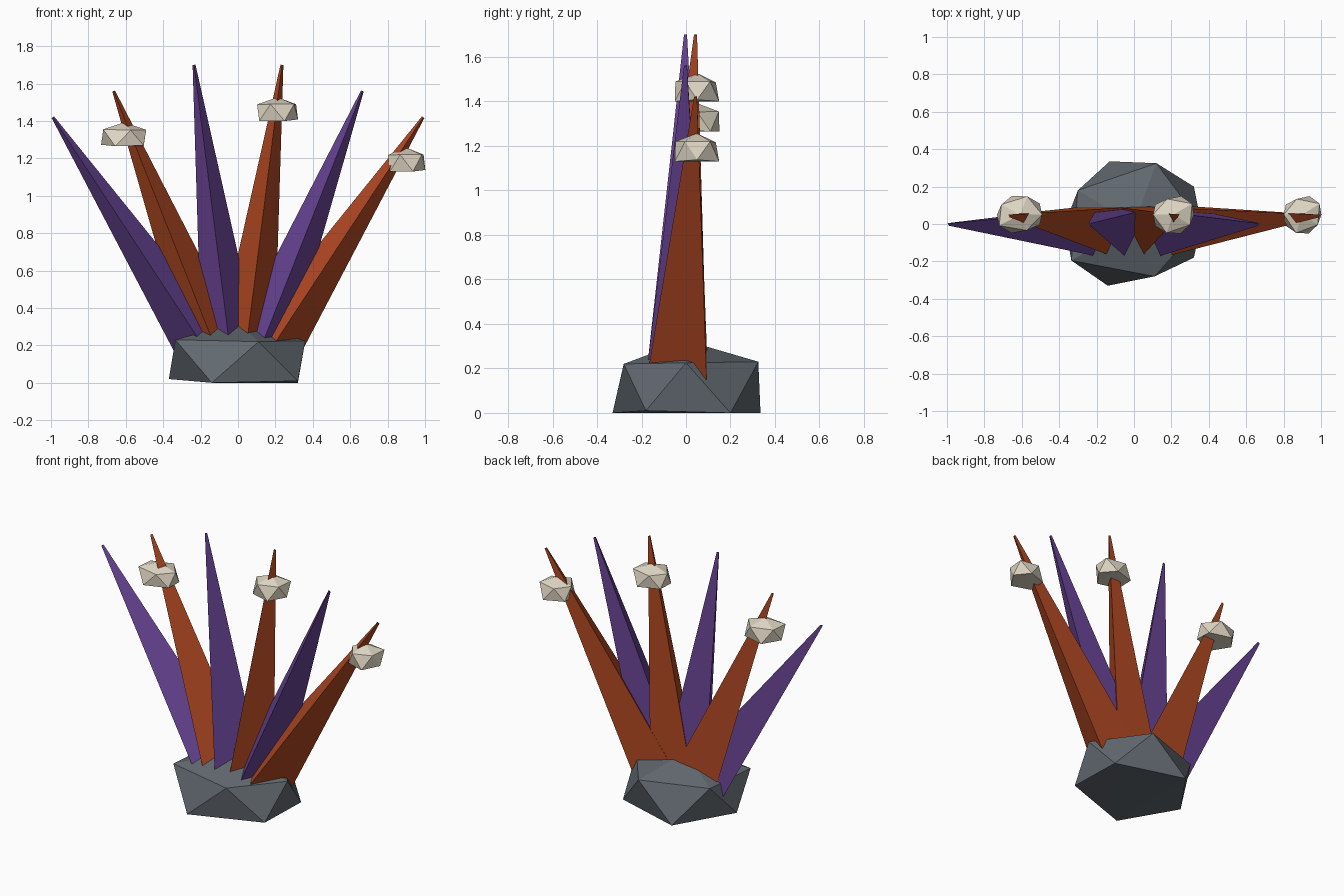
import bpy, bmesh
from math import radians, sin, cos
from mathutils import Vector, Matrix

cube = bpy.data.objects.get("Cube")
if cube:
    bpy.data.objects.remove(cube, do_unlink=True)


def material(name, r, g, b):
    m = bpy.data.materials.new(name)
    m.use_nodes = True
    m.diffuse_color = (r, g, b, 1)
    m.node_tree.nodes["Principled BSDF"].inputs["Base Color"].default_value = (r, g, b, 1)
    return m


purple = material("purple", 0.141, 0.058, 0.30)
orange = material("burnt orange", 0.44, 0.065, 0.016)
slate = material("slate grey", 0.12, 0.14, 0.16)
cream = material("cream", 0.73, 0.665, 0.54)


def hull(name, points, mat):
    """Flat-shaded convex solid around the given points."""
    bm = bmesh.new()
    for p in points:
        bm.verts.new(p)
    bmesh.ops.convex_hull(bm, input=bm.verts[:])
    bmesh.ops.recalc_face_normals(bm, faces=bm.faces[:])
    mesh = bpy.data.meshes.new(name)
    bm.to_mesh(mesh)
    bm.free()
    mesh.materials.append(mat)
    ob = bpy.data.objects.new(name, mesh)
    bpy.context.collection.objects.link(ob)
    return ob


# Flat-bottomed, squashed icosahedron shared by the base and the beads
LOWER = [(-.14, -.33, 0), (.32, -.18, .01), (.32, .2, 0), (-.13, .335, 0), (-.37, 0, .02)]
UPPER = [(.11, -.28, .22), (.36, 0, .225), (.12, .325, .23), (-.3, .18, .23), (-.335, -.195, .23)]
STONE = [Vector(p) for p in LOWER + UPPER + [(0, 0, .325)]]

hull("rock_base", STONE, slate)


# Three-sided spikes fanned out, one ridge facing the front
def spike(name, foot_x, tip, mat):
    tip = Vector(tip)
    ground = Vector((foot_x, 0, 0))
    foot = ground.lerp(tip, 0.2 / tip.z)
    axis = (tip - foot).normalized()
    side = Vector((axis.z, 0, -axis.x)).normalized()
    points = []
    for centre, radius in ((foot, 0.175), (tip, 0.009)):
        for k in range(3):
            a = radians(120 * k)
            points.append(centre + radius * (side * sin(a) - Vector((0, 1, 0)) * cos(a)))
    hull(name, points, mat)


FAN = [("outer", .057, .99, 1.42), ("middle", .047, .665, 1.56), ("inner", .02, .235, 1.70)]
for i, (label, foot, x, z) in enumerate(FAN):
    for side, sign in (("right", -1), ("left", 1)):
        is_purple = (i % 2 == 0) == (sign < 0)
        spike(f"{label}_{side}_spike", sign * foot, (sign * x, 0 if is_purple else .045, z),
              purple if is_purple else orange)


# Faceted beads threaded on the orange spikes
BEADS = [("right_bead", (-.61, .05, 1.265), .33, 0),
         ("centre_bead", (.21, .05, 1.40), .30, 180),
         ("left_bead", (.9, .05, 1.13), .275, 180)]
for name, pos, width, turn in BEADS:
    place = (Matrix.Translation(pos) @ Matrix.Rotation(radians(turn), 4, 'Z')
             @ Matrix.Diagonal((width, .3, .39, 1)))
    hull(name, [place @ p for p in STONE], cream)
